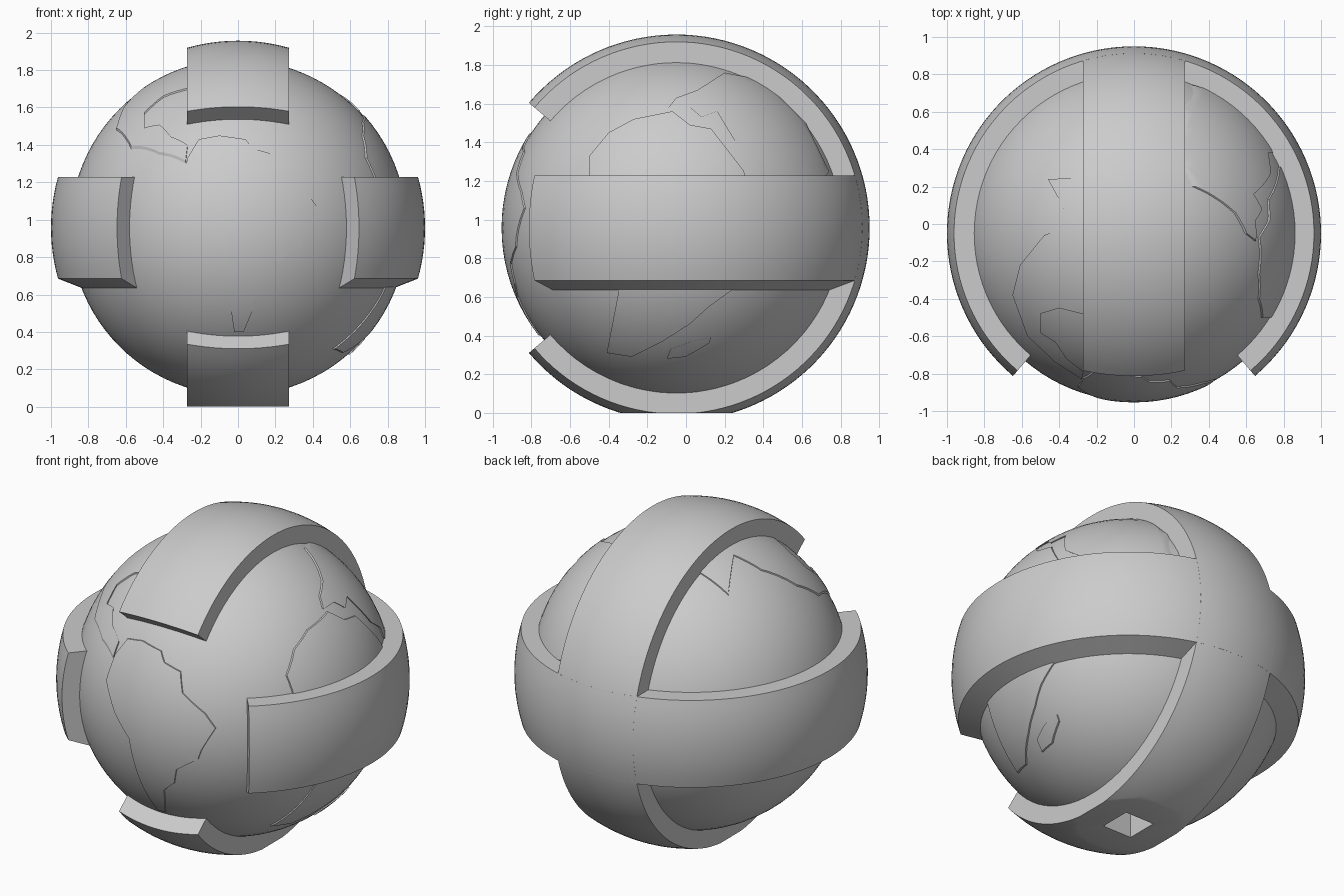
import bpy, bmesh, math
from mathutils import Vector, Matrix

if "Cube" in bpy.data.objects:
    bpy.data.objects.remove(bpy.data.objects["Cube"])

C = Vector((0, -0.05, 0.957))      # globe centre
R_SEA, R_LAND, R_BAND = 0.897, 0.904, 1.0
HALF = 0.272                       # half width of a band
GAP = math.radians(40.3)           # half opening at the front


def make_object(name, bm):
    bmesh.ops.recalc_face_normals(bm, faces=bm.faces)
    me = bpy.data.meshes.new(name)
    bm.to_mesh(me)
    bm.free()
    ob = bpy.data.objects.new(name, me)
    bpy.context.collection.objects.link(ob)
    return ob


def smooth(ob, deg=25):
    bpy.ops.object.select_all(action='DESELECT')
    bpy.context.view_layer.objects.active = ob
    ob.select_set(True)
    bpy.ops.object.shade_smooth_by_angle(angle=math.radians(deg))


def boolean(ob, cutter, op):
    mod = ob.modifiers.new("cut", 'BOOLEAN')
    mod.operation, mod.solver, mod.object = op, 'EXACT', cutter
    bpy.context.view_layer.objects.active = ob
    bpy.ops.object.modifier_apply(modifier=mod.name)


def ball(name, r):
    bm = bmesh.new()
    bmesh.ops.create_uvsphere(bm, u_segments=96, v_segments=48, radius=r,
                              matrix=Matrix.Translation(C))
    return make_object(name, bm)


def band(name, low_inner, vertical):
    # cross-section (radius, height): spherical outside, flat sides
    prof = [(math.sqrt(R_BAND ** 2 - h * h), h)
            for h in (HALF * (i / 6 - 1) for i in range(13))]
    prof += [(0.80, HALF), low_inner]
    bm, n, rings = bmesh.new(), 96, []
    for i in range(n + 1):
        a = GAP + (2 * math.pi - 2 * GAP) * i / n
        ring = []
        for r, h in prof:
            s, c = r * math.sin(a), -r * math.cos(a)
            p = Vector((h, c, s)) if vertical else Vector((s, c, h))
            ring.append(bm.verts.new(C + p))
        rings.append(ring)
    m = len(prof)
    for a, b in zip(rings, rings[1:]):
        for j in range(m):
            k = (j + 1) % m
            bm.faces.new((a[j], a[k], b[k], b[j]))
    bm.faces.new(rings[0])
    bm.faces.new(rings[-1])
    if vertical:
        # flat foot on the ground
        cut = bmesh.ops.bisect_plane(
            bm, geom=bm.verts[:] + bm.edges[:] + bm.faces[:],
            plane_co=(0, 0, 0), plane_no=(0, 0, -1), clear_outer=True)
        edges = [e for e in cut['geom_cut'] if isinstance(e, bmesh.types.BMEdge)]
        bmesh.ops.holes_fill(bm, edges=edges)
    return make_object(name, bm)


def land(name, pts, view):
    # outline seen in a view, pushed through a slightly larger ball
    place = {'front': lambda u, v, d: (u, C.y - d, v),
             'right': lambda u, v, d: (d, u, v),
             'top': lambda u, v, d: (u, v, C.z + d)}[view]
    bm = bmesh.new()
    lo = [bm.verts.new(place(u, v, 0.15)) for u, v in pts]
    hi = [bm.verts.new(place(u, v, 1.1)) for u, v in pts]
    bm.faces.new(lo)
    bm.faces.new(hi)
    for i in range(len(pts)):
        j = (i + 1) % len(pts)
        bm.faces.new((lo[i], lo[j], hi[j], hi[i]))
    ob = make_object(name, bm)
    boolean(ob, land_ball, 'INTERSECT')
    smooth(ob)


globe = ball("globe", R_SEA)
vertical_band = band("vertical_band", (0.80, -HALF), True)
horizontal_band = band("horizontal_band", (0.80, -0.336), False)

# square mounting socket in the underside
bm = bmesh.new()
bmesh.ops.create_cube(bm, size=1, matrix=Matrix.Translation((0, C.y, 0.1))
                      @ Matrix.Diagonal((0.2, 0.2, 0.5, 1)))
socket = make_object("socket_cutter", bm)
for ob in (globe, vertical_band):
    boolean(ob, socket, 'DIFFERENCE')
bpy.data.objects.remove(socket)
for ob in (globe, vertical_band, horizontal_band):
    smooth(ob)

# raised continents
land_ball = ball("land_ball", R_LAND)
land("south_america", [
    (-.21, 1.43), (-.1, 1.45), (.04, 1.43), (.08, 1.38), (.19, 1.35), (.23, 1.24),
    (.37, 1.14), (.43, 1.06), (.36, .92), (.34, .86), (.21, .77), (.18, .67),
    (.1, .6), (.08, .52), (.03, .4), (-.02, .4), (-.05, .6), (-.09, .9),
    (-.2, 1.02), (-.3, 1.18), (-.27, 1.33)], 'front')
land("africa", [
    (-.5, 1.2), (-.5, 1.33), (-.4, 1.45), (-.27, 1.52), (-.07, 1.56), (.02, 1.49),
    (.13, 1.47), (.2, 1.38), (.3, 1.25), (.36, 1.0), (.3, .68), (.12, .55),
    (.02, .46), (-.12, .37), (-.28, .29), (-.41, .31), (-.35, .62), (-.4, .9)], 'right')
land("madagascar", [
    (-.1, .28), (0, .29), (.12, .36), (.13, .39), (.03, .37), (-.08, .33)], 'right')
land("eurasia", [
    (-.09, 1.58), (-.05, 1.63), (.06, 1.67), (.2, 1.76), (.4, 1.72), (.62, 1.5),
    (.74, 1.25), (.6, 1.05), (.45, 1.2), (.38, 1.24), (.38, 1.3), (.27, 1.38),
    (.22, 1.46), (.16, 1.56), (.08, 1.53), (.02, 1.58)], 'right')
land("north_america", [
    (-.2, .25), (-.46, .24), (-.33, .0), (-.48, -.06), (-.61, -.22), (-.65, -.38),
    (-.57, -.6), (-.42, -.74), (-.28, -.83), (-.27, -.79), (-.36, -.72), (-.42, -.63),
    (-.5, -.58), (-.5, -.48), (-.4, -.45), (-.2, -.5)], 'top')
bpy.data.objects.remove(land_ball)
